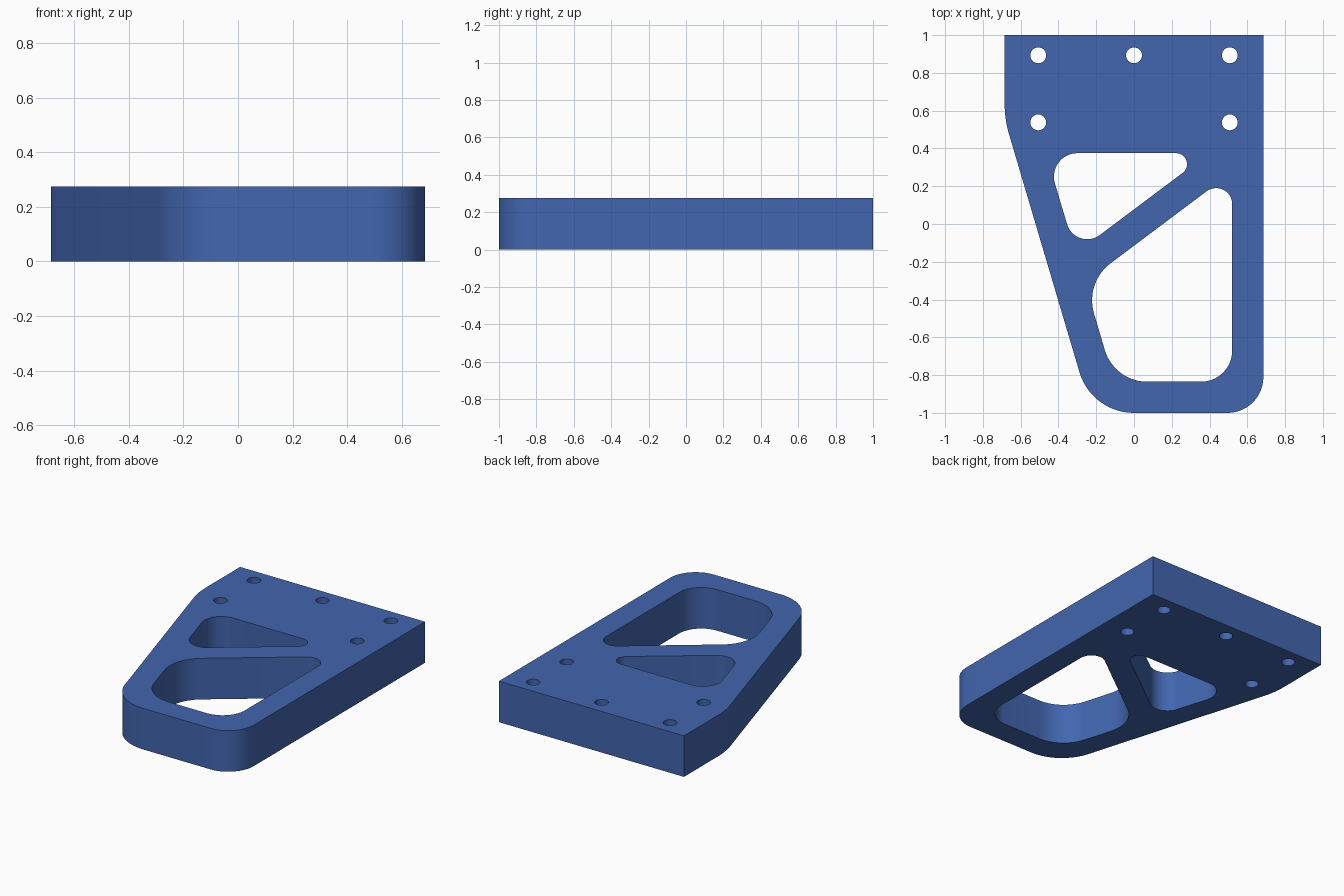
import bpy, bmesh
from math import sin, cos, pi, tan
from mathutils import Vector

if "Cube" in bpy.data.objects:
    bpy.data.objects.remove(bpy.data.objects["Cube"])

HEIGHT = 0.275


def rounded(corners, steps=14):
    """Polygon from (x, y, fillet radius) corners."""
    pts = []
    n = len(corners)
    for i, (x, y, r) in enumerate(corners):
        p = Vector((x, y))
        if r == 0:
            pts.append(p)
            continue
        a = (Vector(corners[i - 1][:2]) - p).normalized()
        b = (Vector(corners[(i + 1) % n][:2]) - p).normalized()
        half = a.angle(b) / 2
        centre = p + (a + b).normalized() * (r / sin(half))
        t = r / tan(half)
        start, end = p + a * t - centre, p + b * t - centre
        sweep = start.angle(end)
        for k in range(steps + 1):
            f = k / steps
            pts.append(centre + (start * sin((1 - f) * sweep) + end * sin(f * sweep)) / sin(sweep))
    return pts


def circle(x, y, r=0.042, n=32):
    return [Vector((x + r * cos(2 * pi * k / n), y + r * sin(2 * pi * k / n))) for k in range(n)]


# outer outline, the two windows, and the bolt holes
loops = [
    rounded([(-0.685, 1, 0), (-0.685, 0.554, 0.58), (-0.225, -1, 0.30),
             (0.685, -1, 0.19), (0.685, 1, 0)]),
    rounded([(-0.466, 0.375, 0.124), (-0.309, -0.154, 0.111), (0.397, 0.375, 0.058)]),
    rounded([(-0.26, -0.31, 0.245), (-0.105, -0.835, 0.234),
             (0.52, -0.835, 0.165), (0.52, 0.275, 0.085)]),
]
loops += [circle(x, 0.893) for x in (-0.507, 0, 0.507)]
loops += [circle(x, 0.538) for x in (-0.507, 0.507)]

# fill the profile and extrude it into a plate
bm = bmesh.new()
edges = []
for pts in loops:
    vs = [bm.verts.new((p.x, p.y, 0)) for p in pts]
    edges += [bm.edges.new((vs[i - 1], vs[i])) for i in range(len(vs))]
bmesh.ops.triangle_fill(bm, use_beauty=True, use_dissolve=False, edges=edges, normal=(0, 0, 1))
ext = bmesh.ops.extrude_face_region(bm, geom=bm.faces[:], use_keep_orig=True)
bmesh.ops.translate(bm, vec=(0, 0, HEIGHT),
                    verts=[g for g in ext["geom"] if isinstance(g, bmesh.types.BMVert)])
bmesh.ops.recalc_face_normals(bm, faces=bm.faces[:])

mesh = bpy.data.meshes.new("bracket_plate")
bm.to_mesh(mesh)
bm.free()
plate = bpy.data.objects.new("bracket_plate", mesh)
bpy.context.collection.objects.link(plate)

# blue finish
blue = bpy.data.materials.new("blue")
blue.diffuse_color = (0.055, 0.133, 0.43, 1)
blue.use_nodes = True
blue.node_tree.nodes["Principled BSDF"].inputs["Base Color"].default_value = blue.diffuse_color
mesh.materials.append(blue)

bpy.context.view_layer.objects.active = plate
plate.select_set(True)
bpy.ops.object.shade_smooth_by_angle(angle=pi / 6)
